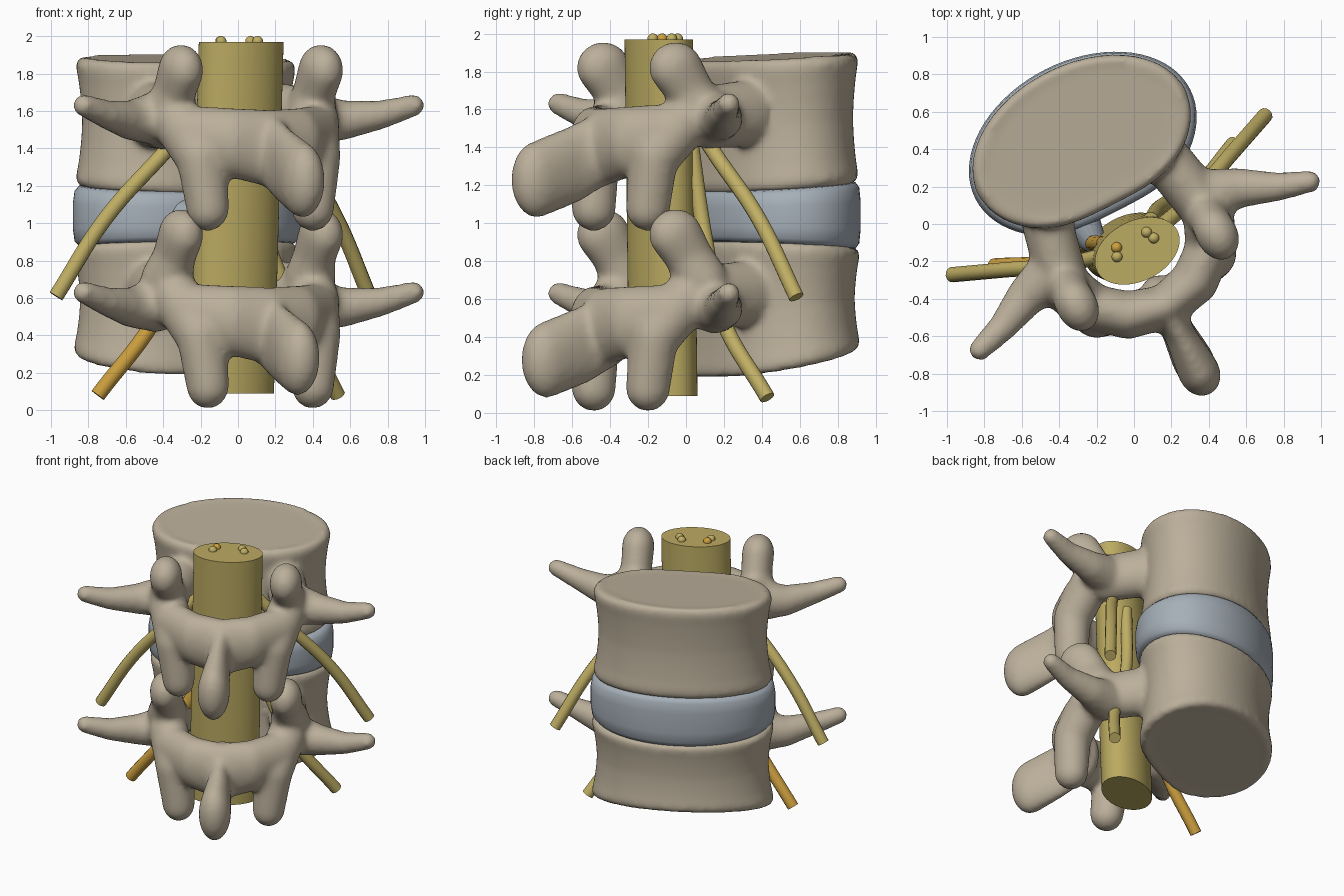
import bpy, bmesh
from math import cos, sin, pi, radians
from mathutils import Matrix, Vector

if "Cube" in bpy.data.objects:
    bpy.data.objects.remove(bpy.data.objects["Cube"])

# Everything is built symmetric about x = 0, then turned about z
TURN = Matrix.Rotation(radians(27), 4, 'Z') @ Matrix.Translation((-0.05, 0, 0))


def material(name, rgb):
    m = bpy.data.materials.new(name)
    m.use_nodes = True
    m.diffuse_color = (*rgb, 1)
    bsdf = next(n for n in m.node_tree.nodes if n.type == 'BSDF_PRINCIPLED')
    bsdf.inputs["Base Color"].default_value = (*rgb, 1)
    bsdf.inputs["Roughness"].default_value = 0.6
    return m


BONE = material("bone", (0.50, 0.43, 0.325))
DISC = material("disc_grey", (0.38, 0.43, 0.48))
CORD = material("cord_yellow", (0.50, 0.405, 0.12))
NERVE = material("nerve_yellow", (0.53, 0.43, 0.13))
ORANGE = material("nerve_orange", (0.61, 0.35, 0.05))


def add_object(name, data, mat):
    ob = bpy.data.objects.new(name, data)
    bpy.context.collection.objects.link(ob)
    data.materials.append(mat)
    ob.matrix_world = TURN
    return ob


def finish(name, bm, mat, angle=None):
    loose = [v for v in bm.verts if not v.link_faces]
    bmesh.ops.delete(bm, geom=loose, context='VERTS')
    bmesh.ops.recalc_face_normals(bm, faces=bm.faces)
    for f in bm.faces:
        f.smooth = True
    me = bpy.data.meshes.new(name)
    bm.to_mesh(me)
    bm.free()
    ob = add_object(name, me, mat)
    if angle:
        bpy.ops.object.select_all(action='DESELECT')
        ob.select_set(True)
        bpy.context.view_layer.objects.active = ob
        bpy.ops.object.shade_smooth_by_angle(angle=radians(angle))
    return ob


# Unit sphere points shared by all rounded segments
ball = bmesh.new()
bmesh.ops.create_icosphere(ball, subdivisions=3, radius=1)
BALL = [v.co.copy() for v in ball.verts]
ball.free()


def limb(bm, stations, side=1, shift=(0, 0, 0)):
    """Chain of hulls through ellipsoids given as (centre, radii)."""
    def points(station):
        c, r = station
        r = Vector(r if isinstance(r, tuple) else (r, r, r)) + Vector((.008,) * 3)
        c = Vector((c[0] * side, c[1], c[2])) + Vector(shift)
        return [c + p * r for p in BALL]
    for a, b in zip(stations, stations[1:]):
        verts = [bm.verts.new(p) for p in points(a) + points(b)]
        bmesh.ops.convex_hull(bm, input=verts)


def drum(bm, profile, low, high, a=0.64, b=0.425, yc=0.518, n=72):
    """Kidney-shaped loft; low and high are (z at y=0, slope along y)."""
    rings = []
    for t, s in profile:
        ring = []
        for i in range(n):
            w = 2 * pi * i / n
            x, y = cos(w), sin(w)
            if y < 0:
                y *= 1 - 0.10 * (1 - x * x) ** 4   # flattened toward the canal
            x, y = a * s * x, yc + b * s * y
            z0, z1 = low[0] + low[1] * y, high[0] + high[1] * y
            ring.append(bm.verts.new((x, y, z0 + t * (z1 - z0))))
        rings.append(ring)
    for r, q in zip(rings, rings[1:]):
        for i in range(n):
            j = (i + 1) % n
            bm.faces.new((r[i], r[j], q[j], q[i]))
    bm.faces.new(rings[0][::-1])
    bm.faces.new(rings[-1])


BODY = [(.015, .86), (0, .93), (.02, .98), (.07, 1), (.2, .97), (.35, .95), (.5, .94),
        (.65, .95), (.8, .97), (.93, 1), (.98, .98), (1, .93), (.985, .86)]

# Stations of the bony arch
PEDICLE = [((.36, .22, 1.58), (.13, .12, .17)), ((.42, -.06, 1.56), (.13, .12, .16))]
SUPERIOR = [((.43, -.10, 1.58), .13), ((.42, -.17, 1.70), (.10, .13, .10)),
            ((.42, -.25, 1.82), (.105, .14, .13))]
INFERIOR = [((.41, -.18, 1.55), .13), ((.34, -.34, 1.35), (.13, .12, .14)),
            ((.315, -.36, 1.08), (.105, .11, .115))]
LAMINA = [((.38, -.27, 1.47), (.12, .11, .15)), ((.2, -.42, 1.43), (.12, .12, .18)),
          ((0, -.47, 1.40), (.10, .11, .20))]
TRANSVERSE = [((.46, -.04, 1.56), .135), ((.63, -.08, 1.55), .10),
              ((.82, -.17, 1.58), .07), ((.99, -.225, 1.63), .052)]
SPINOUS = [((0, -.46, 1.40), (.09, .10, .19)), ((0, -.64, 1.31), (.075, .10, .20)),
           ((0, -.86, 1.23), (.105, .13, .195))]


def vertebra(name, low, high, size, dz, sup=0, trans=0, spin=0):
    bm = bmesh.new()
    drum(bm, BODY, low, high, 0.625 * size, 0.42 * size)
    for side in (1, -1):
        for part, lift in ((PEDICLE, 0), (SUPERIOR, sup), (INFERIOR, 0),
                           (LAMINA, 0), (TRANSVERSE, trans)):
            limb(bm, part, side, (0, 0, dz + lift))
    limb(bm, SPINOUS, 1, (0, spin, dz))
    ob = finish(name, bm, BONE)
    # Fuse the parts into one soft surface
    fuse = ob.modifiers.new("fuse", 'REMESH')
    fuse.mode = 'VOXEL'
    fuse.voxel_size = 0.02
    fuse.use_smooth_shade = True
    soft = ob.modifiers.new("soften", 'SMOOTH')
    soft.factor = 0.5
    soft.iterations = 10


UPPER_LOW, UPPER_HIGH = (1.14, .08), (1.85, .065)
LOWER_LOW, LOWER_HIGH = (.145, .22), (.925, -.06)
vertebra("upper_vertebra", UPPER_LOW, UPPER_HIGH, 1, 0)
vertebra("lower_vertebra", LOWER_LOW, LOWER_HIGH, 1.02, -.95, sup=.07, trans=-.05, spin=.06)

# Disc between the two bodies, with a bulge pressing into the canal on one side
bm = bmesh.new()
drum(bm, [(0, .9), (.02, .96), (.1, 1), (.3, 1.015), (.7, 1.015), (.9, 1), (.98, .96), (1, .9)],
     (LOWER_HIGH[0] - .015, LOWER_HIGH[1]), (UPPER_LOW[0] + .015, UPPER_LOW[1]),
     0.635, 0.44, 0.505)
limb(bm, [((-.19, .2, 1.03), (.10, .1, .1)), ((-.19, .05, 1.03), (.07, .08, .08))])
finish("intervertebral_disc", bm, DISC, 50)

# Cord sac: an oval column leaning slightly
bm = bmesh.new()
bmesh.ops.create_cone(bm, cap_ends=True, segments=64, radius1=1, radius2=1, depth=1)
for v in bm.verts:
    t = 0.5 - v.co.z
    v.co = (v.co.x * .241 - .035 * t, v.co.y * .161 - .136 + .045 * t, 1.97 - 1.88 * t)
finish("cord_sac", bm, CORD, 40)


def nerve(name, points, mat, radius=0.041):
    cu = bpy.data.curves.new(name, 'CURVE')
    cu.dimensions = '3D'
    cu.bevel_depth = radius
    cu.bevel_resolution = 4
    cu.use_fill_caps = True
    sp = cu.splines.new('BEZIER')
    sp.bezier_points.add(len(points) - 1)
    for bp, p in zip(sp.bezier_points, points):
        bp.co = p
        bp.handle_left_type = bp.handle_right_type = 'AUTO'
    add_object(name, cu, mat)


# Paired nerve roots and the rootlet ends on top of the cord
for side, label in ((1, "left"), (-1, "right")):
    tint = NERVE if side > 0 else ORANGE
    nerve(label + "_upper_nerve", [(side * x, y, z) for x, y, z in (
        (.16, -.08, 1.65), (.39, -.02, 1.39), (.69, .10, 1.03), (.94, .2, .61))], NERVE)
    nerve(label + "_lower_nerve", [(side * x, y, z) for x, y, z in (
        (.14, -.02, 1.45), (.24, .02, .9), (.43, .02, .5), (.72, .14, .08))], tint)
    for i, (x, y) in enumerate(((.09, -.07), (.11, -.115))):
        bm = bmesh.new()
        bmesh.ops.create_icosphere(bm, subdivisions=3, radius=.029,
                                   matrix=Matrix.Translation((side * x, y, 1.972)))
        finish(f"{label}_rootlet_{i + 1}", bm, tint if i == 0 else NERVE)
